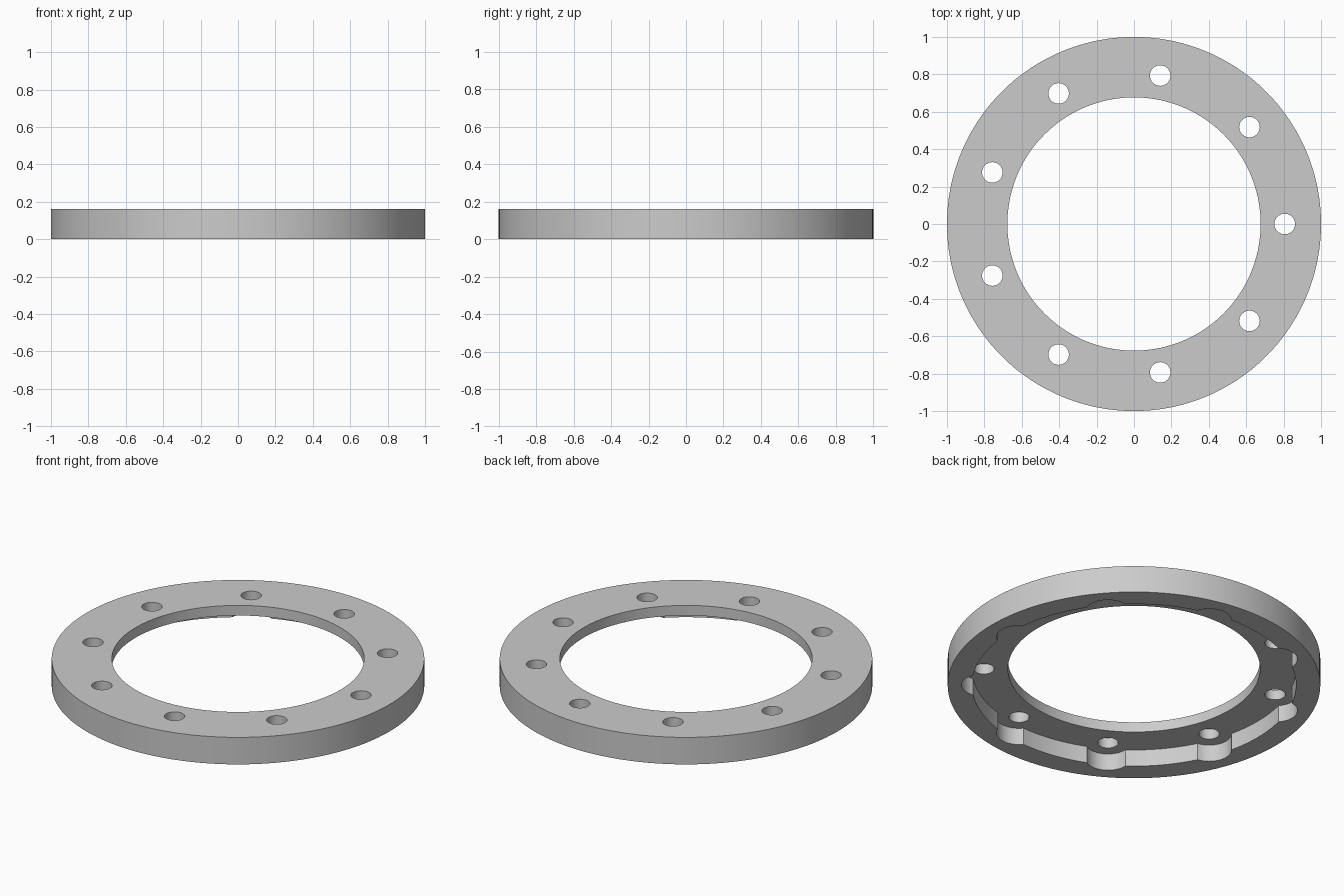
import bpy
import bmesh
from math import acos, atan2, cos, sin, radians, tau

OUTER, BORE, HEIGHT = 1.0, 0.677, 0.16
HOLES, HOLE_CIRCLE, HOLE_R = 9, 0.806, 0.055
POCKET_R, LOBE_R, POCKET_DEPTH = 0.87, 0.12, 0.10

default = bpy.data.objects.get("Cube")
if default:
    bpy.data.objects.remove(default, do_unlink=True)

grey = bpy.data.materials.new("plain grey")
grey.use_nodes = True
colour = (0.6, 0.6, 0.6, 1)
grey.diffuse_color = colour
grey.node_tree.nodes["Principled BSDF"].inputs["Base Color"].default_value = colour


def arc(cx, cy, r, start, end, n):
    """Points along an arc, leaving out the end point."""
    return [(cx + r * cos(start + (end - start) * i / n),
             cy + r * sin(start + (end - start) * i / n)) for i in range(n)]


def prisms(name, outlines, bottom, top):
    """One object made of closed outlines raised from bottom to top."""
    bm = bmesh.new()
    for outline in outlines:
        low = [bm.verts.new((x, y, bottom)) for x, y in outline]
        high = [bm.verts.new((x, y, top)) for x, y in outline]
        bm.faces.new(low[::-1])
        bm.faces.new(high)
        for i in range(len(low)):
            j = (i + 1) % len(low)
            bm.faces.new((low[i], low[j], high[j], high[i]))
    mesh = bpy.data.meshes.new(name)
    bm.to_mesh(mesh)
    bm.free()
    mesh.materials.append(grey)
    obj = bpy.data.objects.new(name, mesh)
    bpy.context.collection.objects.link(obj)
    return obj


def cut(body, cutter):
    """Subtract the cutter for good and remove it."""
    mod = body.modifiers.new("cut", "BOOLEAN")
    mod.operation = "DIFFERENCE"
    mod.solver = "EXACT"
    mod.object = cutter
    bpy.ops.object.modifier_apply(modifier=mod.name)
    bpy.data.objects.remove(cutter, do_unlink=True)


# Outer disc
ring = prisms("flange_ring", [arc(0, 0, OUTER, 0, tau, 180)], 0, HEIGHT)
for obj in bpy.context.selected_objects:
    obj.select_set(False)
ring.select_set(True)
bpy.context.view_layer.objects.active = ring

# Lobed pocket in the underside: a circle that bulges around every bolt hole
step = tau / HOLES
half = acos((HOLE_CIRCLE ** 2 + POCKET_R ** 2 - LOBE_R ** 2) / (2 * HOLE_CIRCLE * POCKET_R))
swing = atan2(POCKET_R * sin(half), POCKET_R * cos(half) - HOLE_CIRCLE)
outline, centres = [], []
for k in range(HOLES):
    a = k * step
    cx, cy = HOLE_CIRCLE * cos(a), HOLE_CIRCLE * sin(a)
    centres.append((cx, cy))
    outline += arc(cx, cy, LOBE_R, a - swing, a + swing, 16)
    outline += arc(0, 0, POCKET_R, a + half, a + step - half, 16)
cut(ring, prisms("pocket_cutter", [outline], -0.1, POCKET_DEPTH))

# Central bore and bolt holes
rounds = [arc(0, 0, BORE, 0, tau, 144)]
rounds += [arc(cx, cy, HOLE_R, 0, tau, 32) for cx, cy in centres]
cut(ring, prisms("hole_cutter", rounds, -0.1, HEIGHT + 0.1))

bpy.ops.object.shade_smooth_by_angle(angle=radians(30))
